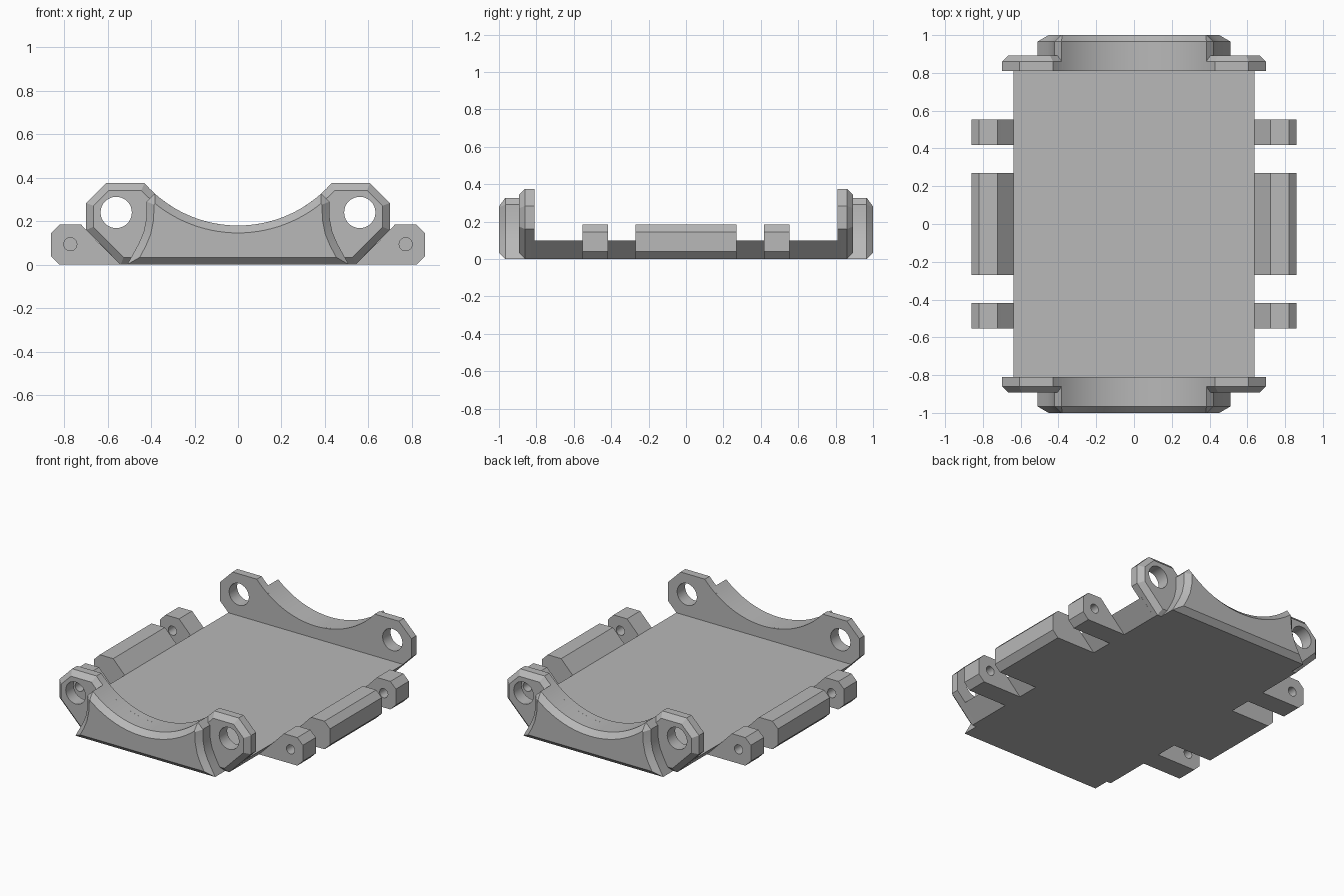
import bpy, bmesh, math

if "Cube" in bpy.data.objects:
    bpy.data.objects.remove(bpy.data.objects["Cube"])

mat = bpy.data.materials.new("plain_grey")
mat.diffuse_color = (0.48, 0.48, 0.48, 1)
mat.use_nodes = True
mat.node_tree.nodes["Principled BSDF"].inputs["Base Color"].default_value = mat.diffuse_color

RAD, ZC = 0.572, 0.752   # cradle arc radius and centre height


def arc(x, n=28):
    """Points of the cradle arc from +x to -x."""
    a = math.asin(x / RAD)
    return [(RAD * math.sin(a - 2 * a * i / n), ZC - RAD * math.cos(a - 2 * a * i / n))
            for i in range(n + 1)]


def mirrored(half, x):
    """Closed outline: right side, arc, left side."""
    return half + arc(x) + [(-px, pz) for px, pz in reversed(half)]


def inset(pts, d):
    """Mitred inward offset of a counter-clockwise outline."""
    out = []
    for i, p in enumerate(pts):
        a, b = pts[i - 1], pts[(i + 1) % len(pts)]
        l1, l2 = math.dist(a, p), math.dist(p, b)
        n1 = ((a[1] - p[1]) / l1, (p[0] - a[0]) / l1)
        n2 = ((p[1] - b[1]) / l2, (b[0] - p[0]) / l2)
        k = d / (1 + n1[0] * n2[0] + n1[1] * n2[1])
        out.append((p[0] + k * (n1[0] + n2[0]), p[1] + k * (n1[1] + n2[1])))
    return out


def prism(name, pts, sections):
    """Loft an x-z outline through (y, inset) sections."""
    bm = bmesh.new()
    rings = [[bm.verts.new((x, y, z)) for x, z in (inset(pts, d) if d else pts)]
             for y, d in sections]
    n = len(pts)
    for r, s in zip(rings, rings[1:]):
        for i in range(n):
            j = (i + 1) % n
            bm.faces.new((r[i], r[j], s[j], s[i]))
    bm.faces.new(rings[0])
    bm.faces.new(rings[-1])
    bmesh.ops.recalc_face_normals(bm, faces=bm.faces)
    me = bpy.data.meshes.new(name)
    bm.to_mesh(me)
    bm.free()
    ob = bpy.data.objects.new(name, me)
    bpy.context.collection.objects.link(ob)
    me.materials.append(mat)
    return ob


def drill(ob, x, z, r, y):
    """Cut a round hole along y."""
    circle = [(x + r * math.cos(math.tau * i / 32), z + r * math.sin(math.tau * i / 32))
              for i in range(32)]
    cutter = prism("cutter", circle, [(y - 0.2, 0), (y + 0.2, 0)])
    cutter.hide_render = True
    mod = ob.modifiers.new("hole", "BOOLEAN")
    mod.operation, mod.solver, mod.object = "DIFFERENCE", "EXACT", cutter
    bpy.context.view_layer.objects.active = ob
    bpy.ops.object.modifier_apply(modifier=mod.name)
    bpy.data.objects.remove(cutter)


def smooth(ob):
    bpy.ops.object.select_all(action="DESELECT")
    ob.select_set(True)
    bpy.context.view_layer.objects.active = ob
    bpy.ops.object.shade_smooth_by_angle(angle=math.radians(30))


# Base plate with undercut sides
prism("base_plate", [(0.54, 0), (0.638, 0.098), (-0.638, 0.098), (-0.54, 0)],
      [(-0.83, 0), (0.83, 0)])

wall = mirrored([(0.54, 0), (0.698, 0.16), (0.698, 0.284), (0.607, 0.375)], 0.43)
saddle = mirrored([(0.51, 0), (0.482, 0.05), (0.455, 0.1), (0.434, 0.15),
                   (0.422, 0.21), (0.42, 0.29)], 0.383)

for s, end in ((-1, "front"), (1, "back")):
    # End wall with two pierced ears
    w = prism(end + "_end_wall", wall, [(s * 0.81, 0), (s * 0.861, 0), (s * 0.893, 0.033)])
    for x in (-0.56, 0.56):
        drill(w, x, 0.24, 0.072, s * 0.85)
    smooth(w)
    # Bevelled cradle in front of the wall
    smooth(prism(end + "_cradle", saddle, [(s * 0.82, 0), (s * 0.966, 0), (s * 1.0, 0.034)]))

# Hinge blocks along both sides
tab = [(0.54, 0), (0.82, 0), (0.86, 0.04), (0.86, 0.145), (0.82, 0.185), (0.722, 0.185),
       (0.638, 0.098)]
for side, name in ((-1, "left"), (1, "right")):
    pts = [(side * x, z) for x, z in tab]
    prism(name + "_long_hinge_block", pts, [(-0.27, 0), (0.27, 0)])
    for s, end in ((-1, "front"), (1, "back")):
        t = prism(f"{name}_{end}_hinge_lug", pts, [(s * 0.417, 0), (s * 0.553, 0)])
        drill(t, side * 0.771, 0.094, 0.03, s * 0.485)
        smooth(t)
